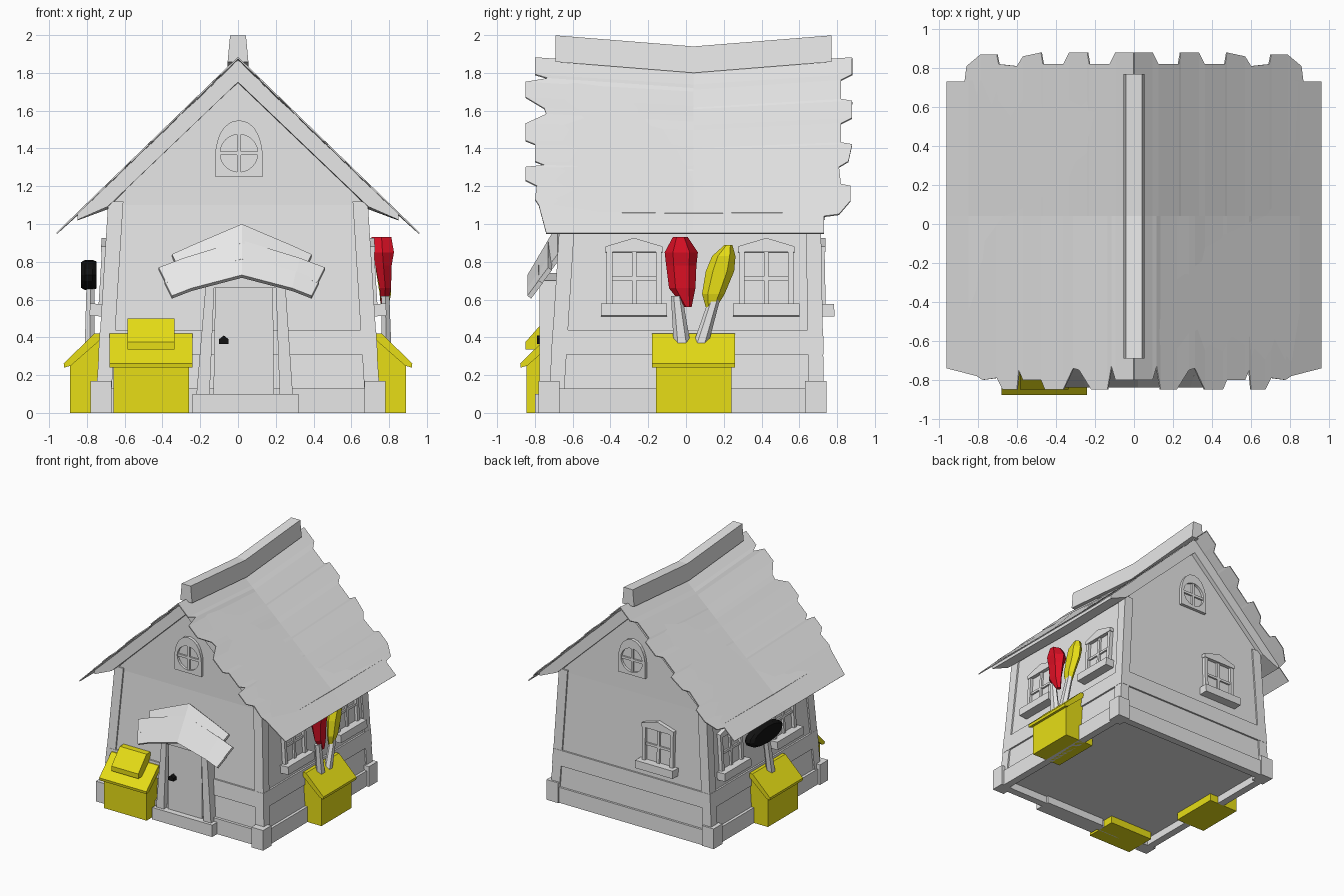
import bpy, bmesh
from math import pi, sin, cos
from mathutils import Matrix, Vector

if "Cube" in bpy.data.objects:
    bpy.data.objects.remove(bpy.data.objects["Cube"])


def material(name, rgb):
    m = bpy.data.materials.new(name)
    m.use_nodes = True
    m.diffuse_color = (*rgb, 1)
    m.node_tree.nodes["Principled BSDF"].inputs["Base Color"].default_value = (*rgb, 1)
    return m


GREY = material("pale grey", (0.8, 0.8, 0.8))
YELLOW = material("yellow", (0.8, 0.73, 0.008))
RED = material("red", (0.72, 0.005, 0.018))
BLACK = material("black", (0.006, 0.006, 0.006))
HOME = Matrix.Identity(4)


def finish(name, bm, mat, place=HOME):
    bmesh.ops.recalc_face_normals(bm, faces=bm.faces)
    mesh = bpy.data.meshes.new(name)
    bm.to_mesh(mesh)
    bm.free()
    mesh.materials.append(mat)
    ob = bpy.data.objects.new(name, mesh)
    ob.matrix_world = place
    bpy.context.collection.objects.link(ob)
    return ob


def loft(name, rings, mat=GREY, place=HOME):
    """Skin a stack of equal-sized rings and cap both ends."""
    bm = bmesh.new()
    rows = [[bm.verts.new(p) for p in r] for r in rings]
    n = len(rows[0])
    for a, b in zip(rows, rows[1:]):
        for i in range(n):
            j = (i + 1) % n
            bm.faces.new((a[i], a[j], b[j], b[i]))
    bm.faces.new(rows[0])
    bm.faces.new(rows[-1])
    return finish(name, bm, mat, place)


def rect(x0, x1, y0, y1, z):
    return [(x0, y0, z), (x1, y0, z), (x1, y1, z), (x0, y1, z)]


def box(name, x, y, z, mat=GREY, place=HOME):
    return loft(name, [rect(*x, *y, h) for h in z], mat, place)


def front_prism(name, pts, y0, y1, mat=GREY, place=HOME):
    return loft(name, [[(x, y, z) for x, z in pts] for y in (y0, y1)], mat, place)


def side_prism(name, pts, x0, x1, mat=GREY, place=HOME):
    return loft(name, [[(x, y, z) for y, z in pts] for x in (x0, x1)], mat, place)


# Tapered walls: outline at a height, pushed out by a margin
def outline(z, out=0.0):
    t = min(z / 1.1, 1)
    x = 0.745 - 0.07 * t + out
    return -x, x, -0.72 + 0.07 * t - out, 0.72 - 0.02 * t + out


loft("walls", [rect(*outline(z), z) for z in (0.06, 1.1)])
front_prism("gables", [(-0.675, 1.1), (0.675, 1.1), (0, 1.78)], -0.65, 0.70)
loft("wainscot_rail", [rect(*outline(z, 0.014), z) for z in (0.31, 0.44)])

# Hollow skirting, corner blocks and corner posts
x0, x1, y0, y1 = outline(0, 0.015)
for s, side in ((-1, "right"), (1, "left")):
    box(side + "_skirting", sorted((s * x1, s * (x1 - 0.06))), (y0, y1), (0, 0.13))
    for end, ya, yb in (("front", -0.78, -0.67), ("back", 0.63, 0.745)):
        box(f"{end}_{side}_corner_block", sorted((s * 0.67, s * 0.78)), (ya, yb), (0, 0.17))
        rings = []
        for z in (0.13, 1.12):
            o = outline(z, 0.012)
            y = (o[2], o[2] + 0.08) if end == "front" else (o[3] - 0.08, o[3])
            rings.append(rect(*sorted((s * o[1], s * (o[1] - 0.08))), *y, z))
        loft(f"{end}_{side}_corner_post", rings)
box("front_skirting", (x0, x1), (y0, y0 + 0.06), (0, 0.13))
box("back_skirting", (x0, x1), (y1 - 0.06, y1), (0, 0.13))

# Sagging roof: ridge height along the length
EAVE_X, EAVE_Z, MID = 0.96, 0.95, 0.04


def ridge(y):
    return 1.82 + 0.06 * min(abs(y - MID) / 0.75, 1)


chevron = [(0, 0), (0.85, -0.81), (0.85, -0.85), (0.69, -0.78), (0, -0.12),
           (-0.69, -0.78), (-0.85, -0.85), (-0.85, -0.81)]
loft("roof_frame", [[(x, y, 1.872 + z - (1.88 - ridge(y)) * (1 - abs(x) / 0.9)) for x, z in chevron]
                    for y in (-0.70, MID, 0.735)])

# Ragged shingle ends as (height, y) going down the slope
front_edge = [(1.88, -.80), (1.79, -.80), (1.77, -.73), (1.75, -.85), (1.67, -.85), (1.61, -.75),
              (1.58, -.74), (1.53, -.85), (1.44, -.85), (1.42, -.8), (1.33, -.8), (1.31, -.75),
              (1.30, -.85), (1.23, -.85), (1.2, -.79), (1.13, -.8), (1.1, -.78), (0.95, -.74)]
back_edge = [(1.88, .88), (1.79, .88), (1.76, .82), (1.66, .82), (1.65, .88), (1.56, .88),
             (1.53, .82), (1.43, .82), (1.42, .88), (1.33, .86), (1.30, .81), (1.21, .82),
             (1.2, .87), (1.12, .87), (1.05, .81), (1.04, .73), (0.95, .73)]
for s, side in ((-1, "right"), (1, "left")):
    bm = bmesh.new()
    for edge in (front_edge, back_edge):
        rows = []
        for z, y in edge:
            t = (1.88 - z) / (1.88 - EAVE_Z)
            rows.append([bm.verts.new((s * t * EAVE_X, v, ridge(v) * (1 - t) + EAVE_Z * t))
                         for v in (y, MID)])
        for a, b in zip(rows, rows[1:]):
            bm.faces.new((a[0], a[1], b[1], b[0]))
    sheet = finish(side + "_roof_shingles", bm, GREY)
    mod = sheet.modifiers.new("thickness", "SOLIDIFY")
    mod.thickness, mod.offset = 0.008, 0
loft("ridge_cap", [[(-.055, y, ridge(y) - .02), (.055, y, ridge(y) - .02),
                    (.042, y, ridge(y) + .12), (-.042, y, ridge(y) + .12)]
                   for y in (-0.69, MID, 0.77)])


# Local frame on a wall, with local -y pointing outward
def on_wall(x, y, z, turn, lean=-0.06):
    return (Matrix.Translation((x, y, z)) @ Matrix.Rotation(turn, 4, "Z")
            @ Matrix.Rotation(lean, 4, "X"))


def window(name, place):
    for s in (-1, 1):
        box(name + "_stile", sorted((s * .145, s * .115)), (-.03, .01), (0, .33), GREY, place)
    front_prism(name + "_head", [(-.15, .31), (.15, .31), (.15, .34), (0, .385), (-.15, .34)],
                -.035, .01, GREY, place)
    box(name + "_pane", (-.12, .12), (-.006, .01), (0, .32), GREY, place)
    box(name + "_upright_bar", (-.012, .012), (-.022, .01), (0, .32), GREY, place)
    box(name + "_cross_bar", (-.12, .12), (-.02, .01), (.16, .18), GREY, place)
    box(name + "_sill", (-.175, .175), (-.075, .01), (-.03, .035), GREY, place)


for y, end in ((-0.275, "front"), (0.425, "back")):
    window(f"left_{end}_window", on_wall(0.71, y, 0.54, pi / 2))
    window(f"right_{end}_window", on_wall(-0.71, y, 0.54, -pi / 2))
window("rear_window", on_wall(-0.25, 0.71, 0.54, pi, -0.02))


# Pointed attic windows with a round opening
def attic_window(name, place):
    n = 24
    bm = bmesh.new()
    rings = []
    for y, scale in ((0.01, 0), (-.025, 0), (-.025, 1), (-.004, 1)):
        ring = []
        for i in range(n):
            a = 2 * pi * i / n
            c, d = cos(a), sin(a)
            # Square below, arch with a point above
            r = 0.125 / max(abs(c), abs(d)) if d < 0 else 0.125 + 0.05 * max(0, d) ** 3
            r = 0.10 if scale else r
            ring.append(bm.verts.new((r * c, y, r * d)))
        rings.append(ring)
    for a, b in zip(rings, rings[1:]):
        for i in range(n):
            j = (i + 1) % n
            bm.faces.new((a[i], a[j], b[j], b[i]))
    bm.faces.new(rings[-1])
    finish(name + "_frame", bm, GREY, place)
    box(name + "_upright_bar", (-.01, .01), (-.02, .01), (-.1, .1), GREY, place)
    box(name + "_cross_bar", (-.1, .1), (-.018, .01), (-.01, .01), GREY, place)


attic_window("front_attic_window", on_wall(0.005, -0.65, 1.375, 0, 0))
attic_window("rear_attic_window", on_wall(0, 0.70, 1.375, pi, 0))

# Door, frame, step and knob
box("door_step", (-.24, .32), (-.80, -.66), (0, .10))
for name, a, b, c, d in (("right", -.22, -.15, -.17, -.125), ("left", .22, .29, .20, .25)):
    loft(name + "_door_post", [rect(a, b, -.775, -.65, .1), rect(c, d, -.775, -.65, .69)])
front_prism("door_head", [(-.17, .66), (.25, .66), (.25, .70), (.03, .74), (-.17, .70)], -.78, -.64)
front_prism("door", [(-.13, .1), (.19, .1), (.185, .68), (-.12, .68)], -.75, -.65)
front_prism("door_knob", [(-.1, .365), (-.05, .365), (-.05, .39), (-.075, .41), (-.1, .39)],
            -.79, -.74, BLACK)

# Split-plank canopy over the door
for s, side in ((-1, "right"), (1, "left")):
    for i, reach in enumerate((0.37, 0.44, 0.41)):
        y, zi, zo = -.68 - .05 * i, 1.0 - .085 * i, .84 - .07 * i
        rings = []
        for x, z, h, skew in ((0, zi, .1, 0), (reach * .7, zo + .05, .09, .02), (reach, zo, .08, .04)):
            x *= 1.0
            rings.append([(.02 + s * x, y, z), (.02 + s * (x - skew), y - .06, z - h),
                          (.02 + s * (x - skew), y - .04, z - h - .015), (.02 + s * x, y + .02, z - .015)])
        loft(f"{side}_canopy_plank", rings)


# Lean-to bins
def bin_box(name, place):
    side_prism(name + "_body", [(.13, 0), (-.135, 0), (-.135, .26), (-.01, .38), (.13, .38)],
               -.2, .2, YELLOW, place)
    side_prism(name + "_lid", [(.03, .42), (-.005, .42), (-.168, .262), (-.165, .24), (-.13, .25), (.03, .39)],
               -.22, .22, YELLOW, place)


bin_box("left_bin", on_wall(0.755, 0.04, 0, pi / 2, 0))
bin_box("right_bin", on_wall(-0.755, -0.02, 0, -pi / 2, 0))
front = on_wall(-0.46, -0.71, 0, 0, 0)
bin_box("front_bin", front)
side_prism("front_bin_hatch", [(.04, .5), (-.03, .5), (-.14, .375), (-.14, .335), (.04, .335)],
           -.125, .125, YELLOW, front)


# Tools standing in the bins: hexagonal sections of (z, y, half width, x, half depth)
def tool(name, sections, mat):
    loft(name, [[(x + d * sin(k * pi / 3), y + w * cos(k * pi / 3), z) for k in range(6)]
                for z, y, w, x, d in sections], mat)


tool("red_tool_handle", [(.36, -.02, .045, .785, .03), (.62, -.05, .03, .78, .025)], GREY)
tool("red_tool_head", [(.56, .01, .02, .775, .02), (.66, -.02, .07, .78, .035), (.78, -.025, .08, .77, .05),
                       (.85, -.025, .088, .765, .07), (.93, -.03, .04, .76, .06)], RED)
tool("yellow_tool_handle", [(.37, .08, .04, .785, .03), (.60, .15, .03, .78, .025)], GREY)
tool("yellow_tool_head", [(.54, .13, .02, .775, .02), (.63, .145, .06, .78, .035), (.75, .18, .075, .77, .045),
                          (.83, .20, .062, .765, .05), (.89, .225, .02, .76, .03)], YELLOW)
tool("black_tool_handle", [(.36, -.01, .045, -.785, .03), (.70, .05, .035, -.78, .025)], GREY)
loft("black_tool_head", [[(x, .09 + .22 * r * cos(k * pi / 8), .73 + .08 * r * sin(k * pi / 8))
                          for k in range(16)]
                         for x, r in ((-.75, .9), (-.77, 1), (-.81, 1), (-.83, .85))], BLACK)
